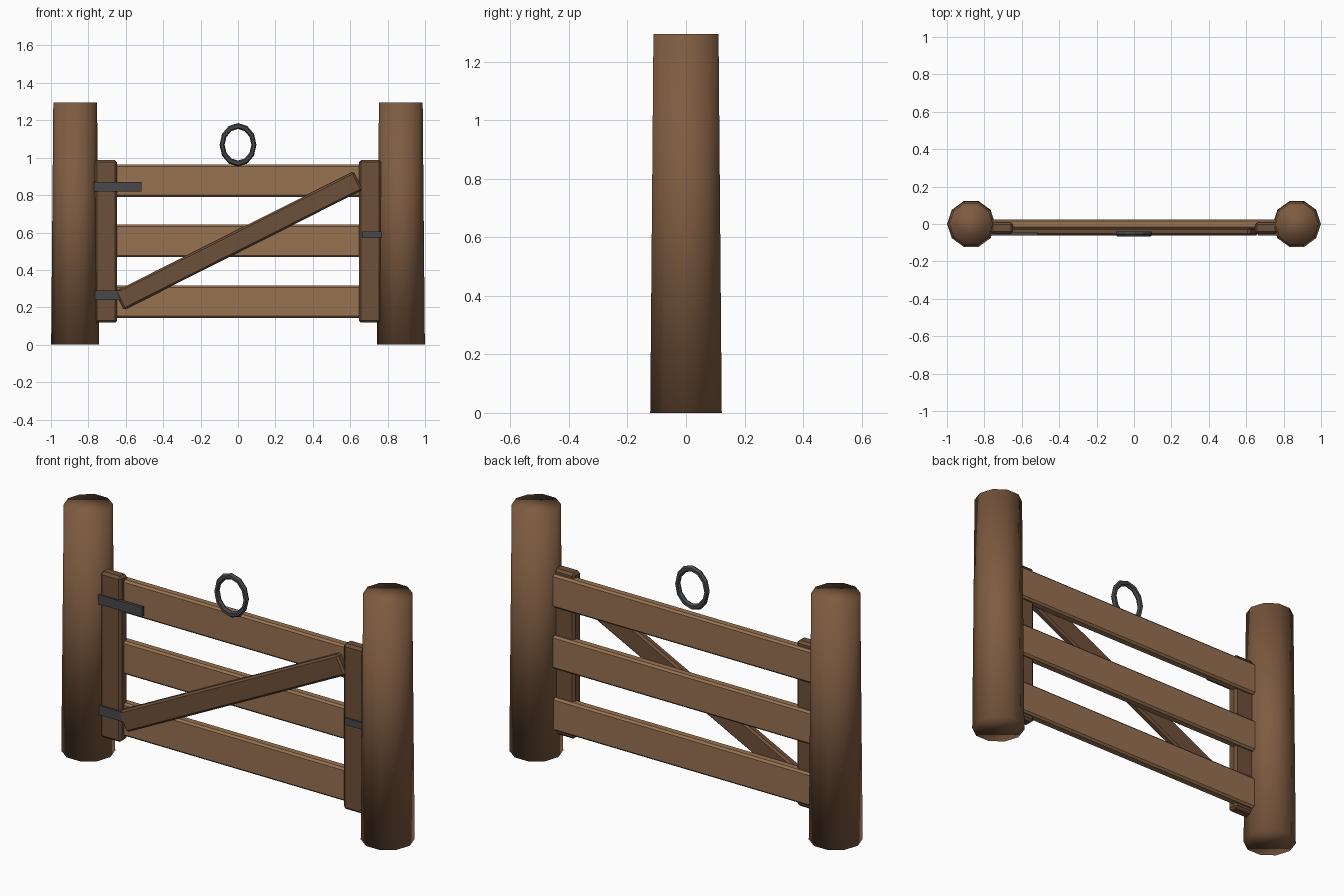
import bpy, bmesh, math
from mathutils import Matrix

if "Cube" in bpy.data.objects:
    bpy.data.objects.remove(bpy.data.objects["Cube"])


def material(name, rgb):
    m = bpy.data.materials.new(name)
    m.diffuse_color = (*rgb, 1)
    m.use_nodes = True
    m.node_tree.nodes["Principled BSDF"].inputs["Base Color"].default_value = m.diffuse_color
    return m


POST = material("post brown", (0.21, 0.106, 0.053))
RAIL = material("rail tan", (0.31, 0.168, 0.083))
FRAME = material("frame brown", (0.155, 0.08, 0.041))
IRON = material("dark iron", (0.065, 0.065, 0.07))


def add_object(name, bm, mat, smooth=False):
    bmesh.ops.recalc_face_normals(bm, faces=bm.faces)
    mesh = bpy.data.meshes.new(name)
    bm.to_mesh(mesh)
    bm.free()
    mesh.materials.append(mat)
    for p in mesh.polygons:
        p.use_smooth = smooth
    ob = bpy.data.objects.new(name, mesh)
    bpy.context.collection.objects.link(ob)
    return ob


def board(name, x, y, z, mat, bevel=0.0, tilt=0.0):
    """Box between the (min, max) pairs, tilted about y at its centre."""
    size = [b - a for a, b in (x, y, z)]
    centre = [(a + b) / 2 for a, b in (x, y, z)]
    bm = bmesh.new()
    bmesh.ops.create_cube(bm, size=1, matrix=Matrix.Diagonal((*size, 1)))
    ob = add_object(name, bm, mat)
    ob.location = centre
    ob.rotation_euler.y = tilt
    if bevel:
        mod = ob.modifiers.new("edge bevel", "BEVEL")
        mod.width = bevel
        mod.segments = 1
    return ob


# Tapered round posts, softly shaded right over the caps
for side, name in ((-1, "hinge_post"), (1, "latch_post")):
    bm = bmesh.new()
    bmesh.ops.create_cone(bm, cap_ends=True, segments=10, radius1=0.1285, radius2=0.117,
                          depth=1.295, matrix=Matrix.Rotation(math.pi / 2, 4, 'Z'))
    post = add_object(name, bm, POST, smooth=True)
    post.location = (side * 0.8705, 0, 0.6475)

# Three horizontal rails
for name, z in (("bottom_rail", 0.23), ("middle_rail", 0.555), ("top_rail", 0.877)):
    board(name, (-0.765, 0.765), (-0.025, 0.025), (z - 0.087, z + 0.087), RAIL, 0.01)

# Upright stiles at both ends
for side, name in ((-1, "hinge_stile"), (1, "latch_stile")):
    c = side * 0.706
    board(name, (c - 0.06, c + 0.06), (-0.053, 0.008), (0.118, 0.988), FRAME, 0.012)

# Diagonal brace, low at the hinge side
board("diagonal_brace", (-0.71, 0.718), (-0.062, -0.02), (0.501, 0.611), FRAME, 0.01,
      tilt=-math.atan2(0.642, 1.276))

# Iron hinge straps and latch plate
for name, z in (("lower_hinge_strap", 0.264), ("upper_hinge_strap", 0.845)):
    board(name, (-0.77, -0.516), (-0.0615, -0.045), (z - 0.025, z + 0.025), IRON)
board("latch_plate", (0.662, 0.77), (-0.0615, -0.045), (0.57, 0.606), IRON)

# Oval iron latch ring
bm = bmesh.new()
N, M = 12, 6
grid = []
for i in range(N):
    a = 2 * math.pi * i / N
    ring = []
    for j in range(M):
        b = 2 * math.pi * j / M
        r = 0.085 + 0.0135 * math.cos(b)
        ring.append(bm.verts.new((r * math.cos(a), 0.0145 * math.sin(b), 1.18 * r * math.sin(a))))
    grid.append(ring)
for i in range(N):
    for j in range(M):
        k, l = (i + 1) % N, (j + 1) % M
        bm.faces.new((grid[i][j], grid[k][j], grid[k][l], grid[i][l]))
latch_ring = add_object("latch_ring", bm, IRON)
latch_ring.location = (0, -0.053, 1.069)
